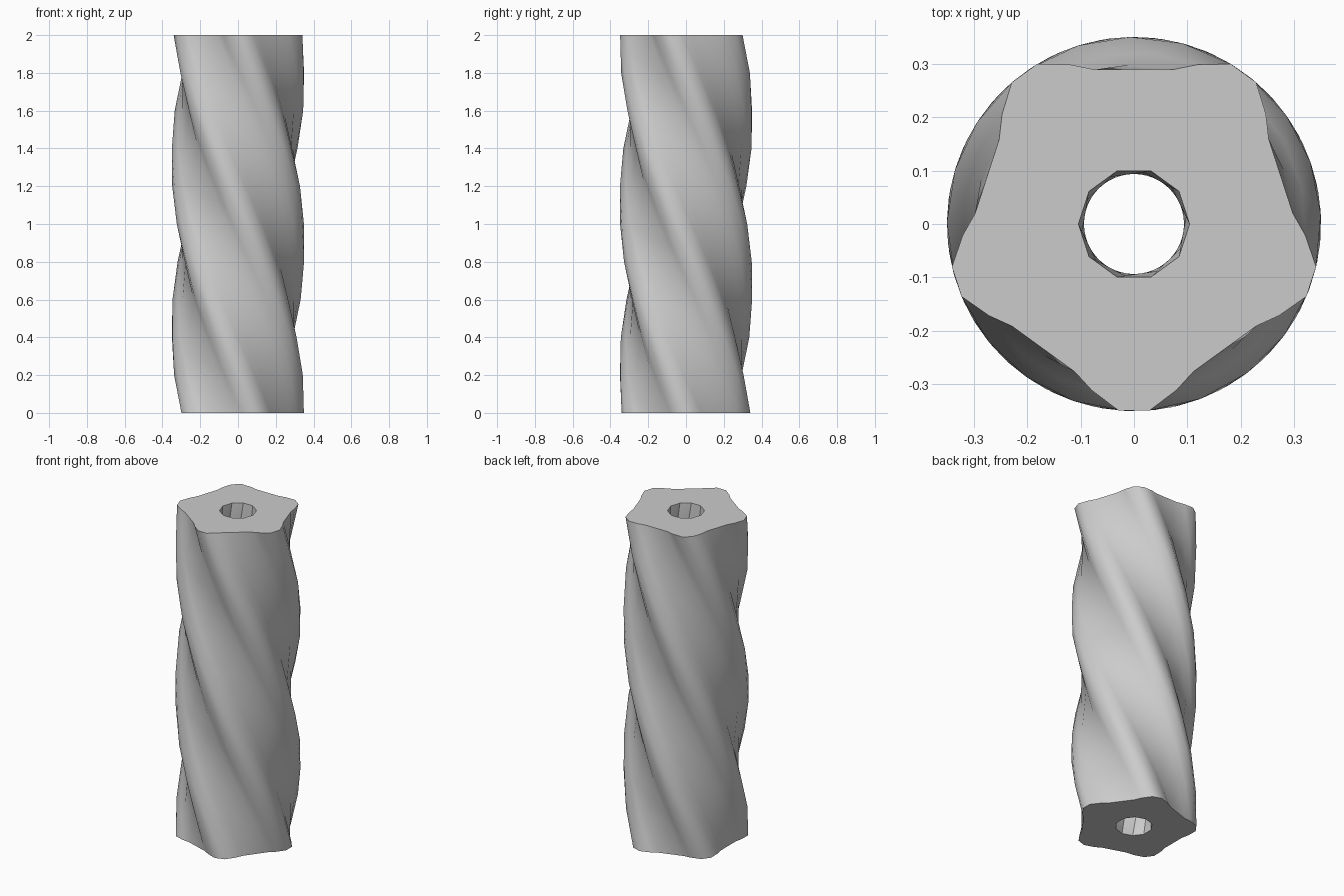
import bpy, bmesh
from math import radians, cos, sin

if "Cube" in bpy.data.objects:
    bpy.data.objects.remove(bpy.data.objects["Cube"])

HEIGHT, TWIST, SLICES = 2.0, 162.0, 10

# Five-lobed outline and ten-sided bore, as (angle in degrees, radius)
lobe = [(-21.8, 0.298), (-14.3, 0.321), (-4.8, 0.35),
        (4.8, 0.35), (14.3, 0.321), (21.8, 0.298)]
outline = [(-90 + 72 * k + a, r) for k in range(5) for a, r in lobe]
bore = [(36 * k, 0.104) for k in range(10)]

bm = bmesh.new()


def twisted_wall(profile, long_diagonal):
    """Stack rotated copies of the profile and join them with triangles."""
    rings = []
    for s in range(SLICES + 1):
        z = HEIGHT * s / SLICES
        turn = TWIST * (1 - s / SLICES)
        rings.append([bm.verts.new((r * cos(radians(a + turn)),
                                    r * sin(radians(a + turn)), z))
                      for a, r in profile])
    n = len(profile)
    for lo, hi in zip(rings, rings[1:]):
        for i in range(n):
            j = (i + 1) % n
            # twist runs backwards going up, so lo[i]-hi[j] is the short one
            if long_diagonal:
                tris = ((lo[i], lo[j], hi[i]), (lo[j], hi[j], hi[i]))
            else:
                tris = ((lo[i], lo[j], hi[j]), (lo[i], hi[j], hi[i]))
            for t in tris:
                bm.faces.new(t)
    return rings


def ring_edges(ring):
    return [bm.edges.get((ring[i - 1], ring[i])) for i in range(len(ring))]


outer = twisted_wall(outline, False)
inner = twisted_wall(bore, True)

# Flat end caps with the hole left open
for k in (0, -1):
    bmesh.ops.triangle_fill(bm, use_beauty=True,
                            edges=ring_edges(outer[k]) + ring_edges(inner[k]))
bmesh.ops.recalc_face_normals(bm, faces=bm.faces[:])

mesh = bpy.data.meshes.new("twisted_shaft")
bm.to_mesh(mesh)
bm.free()
shaft = bpy.data.objects.new("twisted_shaft", mesh)
bpy.context.collection.objects.link(shaft)
bpy.context.view_layer.objects.active = shaft
shaft.select_set(True)
bpy.ops.object.shade_smooth_by_angle(angle=radians(30))
